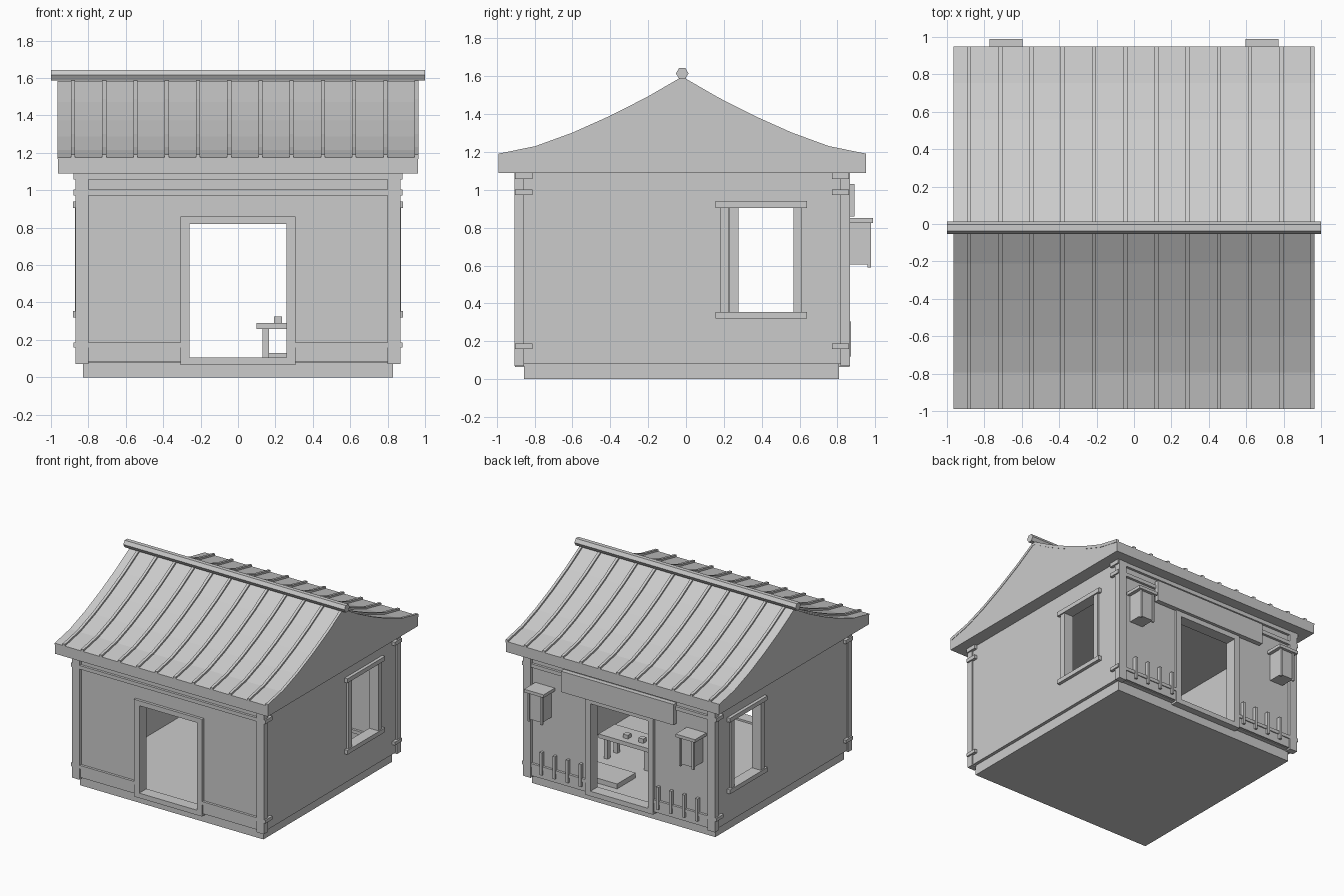
import bpy, bmesh, math

if "Cube" in bpy.data.objects:
    bpy.data.objects.remove(bpy.data.objects["Cube"])

grey = bpy.data.materials.new("plain_grey")
grey.diffuse_color = (0.6, 0.6, 0.6, 1)
grey.use_nodes = True
grey.node_tree.nodes["Principled BSDF"].inputs["Base Color"].default_value = grey.diffuse_color


def finish(name, bm):
    bmesh.ops.recalc_face_normals(bm, faces=bm.faces)
    me = bpy.data.meshes.new(name)
    bm.to_mesh(me)
    bm.free()
    me.materials.append(grey)
    ob = bpy.data.objects.new(name, me)
    bpy.context.collection.objects.link(ob)
    return ob


def boxes(name, *items):
    """One object from boxes given as (x0, x1, y0, y1, z0, z1)."""
    bm = bmesh.new()
    for x0, x1, y0, y1, z0, z1 in items:
        vs = bmesh.ops.create_cube(bm, size=1)["verts"]
        for v in vs:
            v.co = ((x0 + x1) / 2 + v.co.x * (x1 - x0),
                    (y0 + y1) / 2 + v.co.y * (y1 - y0),
                    (z0 + z1) / 2 + v.co.z * (z1 - z0))
    return finish(name, bm)


def extrude_x(name, profile, spans):
    """Extrude a (y, z) outline along x over each span."""
    bm = bmesh.new()
    for x0, x1 in spans:
        f = bm.faces.new([bm.verts.new((x0, y, z)) for y, z in profile])
        new = bmesh.ops.extrude_face_region(bm, geom=[f])["geom"]
        for v in new:
            if isinstance(v, bmesh.types.BMVert):
                v.co.x = x1
    return finish(name, bm)


def around(a0, a1, b0, b1, h0, h1, k0, k1):
    """Four rectangles of outer a,b around the hole h,k."""
    return [(a0, h0, b0, b1), (h1, a1, b0, b1), (h0, h1, b0, k0), (h0, h1, k1, b1)]


CY = -0.02

# Plinth and floor
boxes("base", (-0.83, 0.83, -0.857, 0.807, 0, 0.09))

# Front and back faces: wall, door frame, beams and corner posts
for side, s in (("front", -1), ("back", 1)):
    def yy(a, b):
        return tuple(sorted((CY + s * a, CY + s * b)))
    wall = around(-0.82, 0.82, 0.08, 1.09, -0.28, 0.28, 0.09, 0.84)
    boxes(side + "_wall", *[(a, b, *yy(0.81, 0.862), c, d) for a, b, c, d in wall])
    frame = around(-0.308, 0.308, 0.065, 0.86, -0.26, 0.26, 0.105, 0.82)
    boxes(side + "_door_frame", *[(a, b, *yy(0.79, 0.884), c, d) for a, b, c, d in frame])
    boxes(side + "_corner_posts", *[(min(m * 0.80, m * 0.868), max(m * 0.80, m * 0.868),
                                     *yy(0.835, 0.885), 0.07, 1.09) for m in (-1, 1)])
    boxes(side + "_beams",
          (-0.88, 0.88, *yy(0.79, 0.882), 0.973, 1.003),
          (-0.88, 0.88, *yy(0.79, 0.882), 1.058, 1.09),
          (-0.88, -0.30, *yy(0.79, 0.882), 0.16, 0.187),
          (0.30, 0.88, *yy(0.79, 0.882), 0.16, 0.187))
    boxes(side + "_sill_boards",
          (-0.81, -0.30, *yy(0.83, 0.874), 0.085, 0.16),
          (0.30, 0.81, *yy(0.83, 0.874), 0.085, 0.16))

# Side walls with window openings; the left window sits a little further back
for side, m, dy in (("right", 1, 0), ("left", -1, 0.05)):
    def xx(a, b):
        return tuple(sorted((m * a, m * b)))
    wall = around(-0.86, 0.815, 0.08, 1.09, 0.21 + dy, 0.58 + dy, 0.34, 0.92)
    boxes(side + "_wall", *[(*xx(0.80, 0.856), *r) for r in wall])
    boxes(side + "_window_frame",
          (*xx(0.79, 0.882), 0.155 + dy, 0.64 + dy, 0.32, 0.355),
          (*xx(0.79, 0.882), 0.155 + dy, 0.64 + dy, 0.905, 0.94),
          (*xx(0.79, 0.872), 0.18 + dy, 0.228 + dy, 0.355, 0.905),
          (*xx(0.79, 0.872), 0.567 + dy, 0.613 + dy, 0.355, 0.905))

# Curved roof: solid gable body, thin sheet and raised ribs
half = [(0, 1.583), (0.19, 1.473), (0.39, 1.372), (0.58, 1.287), (0.775, 1.216), (0.97, 1.176)]


def curve(dz):
    pts = [(CY - d, z + dz) for d, z in reversed(half)]
    return pts + [(CY + d, z + dz) for d, z in half[1:]]


extrude_x("roof_body", curve(-0.01) + [(CY + 0.97, 1.09), (CY - 0.97, 1.09)], [(-0.963, 0.963)])
extrude_x("roof_sheet", curve(0) + curve(-0.01)[::-1], [(-0.966, 0.966)])
ribs = [-0.882 + 0.167 * i for i in range(12)]
extrude_x("roof_ribs", curve(0.015) + curve(-0.002)[::-1], [(x - 0.011, x + 0.011) for x in ribs])

# Hexagonal ridge pole
extrude_x("ridge_pole", [(CY + 0.033 * math.cos(math.pi * i / 3),
                          1.615 + 0.033 * math.sin(math.pi * i / 3)) for i in range(6)], [(-1, 1)])

# Blank board over the back door
boxes("sign_board", (-0.51, 0.51, 0.85, 0.889, 0.86, 1.03))

# Two box lanterns on the back
for side, c in (("left", -0.685), ("right", 0.685)):
    boxes(side + "_lantern_cap", (c - 0.088, c + 0.088, 0.84, 0.988, 0.825, 0.85))
    boxes(side + "_lantern_body", (c - 0.06, c + 0.06, 0.84, 0.965, 0.605, 0.826))
    boxes(side + "_lantern_struts", *[(c + k - 0.008, c + k + 0.008, 0.958, 0.976, 0.59, 0.826)
                                      for k in (-0.058, 0.058)])

# Small fence pickets on the back
boxes("fence_pickets", *[(m * x - 0.01, m * x + 0.01, 0.82, 0.872, 0.12, 0.305)
                         for m in (-1, 1) for x in (0.35, 0.468, 0.586, 0.704)])

# Table, crockery and low bench inside
boxes("table_top", (0.10, 0.56, 0.12, 0.33, 0.257, 0.29))
boxes("table_legs", *[(x, x + 0.035, y, y + 0.035, 0.085, 0.26)
                      for x in (0.13, 0.495) for y in (0.145, 0.27)])
boxes("cups", (0.192, 0.235, 0.235, 0.278, 0.288, 0.325),
      (0.33, 0.375, 0.235, 0.28, 0.288, 0.32))
boxes("low_bench", (0.14, 0.52, 0.45, 0.69, 0.085, 0.13))
